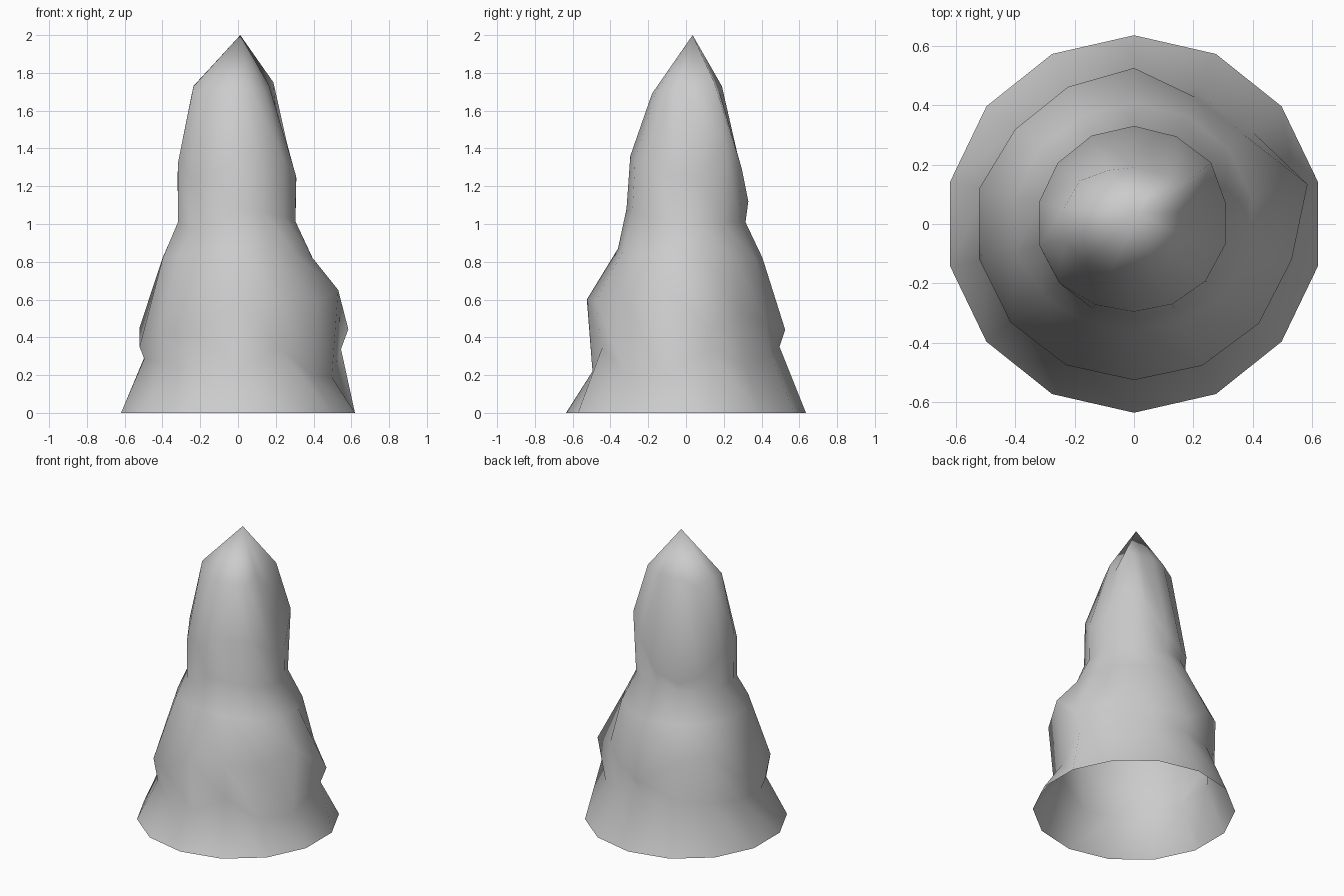
import bpy, bmesh, math

if "Cube" in bpy.data.objects:
    bpy.data.objects.remove(bpy.data.objects["Cube"])

SIDES = 14
# Each ring: (radius, height) towards back, right, front, left
RINGS = [
    [(.635, 0), (.635, 0), (.635, 0), (.635, 0)],
    [(.495, .35), (.51, .19), (.495, .22), (.51, .29)],
    [(.525, .44), (.545, .58), (.525, .60), (.535, .40)],
    [(.405, .82), (.405, .82), (.36, .87), (.41, .82)],
    [(.315, 1.01), (.312, 1.01), (.315, 1.08), (.325, 1.01)],
    [(.33, 1.12), (.316, 1.25), (.295, 1.36), (.328, 1.32)],
    [(.19, 1.73), (.19, 1.68), (.18, 1.69), (.245, 1.73)],
]
# Local dents and bumps: (ring, side) -> change in radius, change in height
DETAILS = {
    (1, 3): (.05, .14), (1, 6): (-.005, .13),
    (2, 1): (-.055, 0), (2, 2): (-.06, 0), (2, 3): (.055, -.13), (2, 4): (0, .07),
    (2, 8): (0, -.13), (2, 9): (0, -.06), (2, 10): (0, -.06), (2, 11): (0, .05),
    (2, 12): (-.02, .23), (2, 13): (-.015, .16),
    (4, 8): (0, -.08), (4, 9): (0, -.07),
    (5, 1): (0, .15), (5, 2): (.01, .23), (5, 5): (0, .05), (5, 8): (0, -.09),
    (5, 9): (.005, -.10), (5, 11): (0, -.08), (5, 12): (0, -.13), (5, 13): (0, -.08),
    (6, 2): (.05, .05), (6, 3): (.01, -.05), (6, 4): (-.02, .05),
    (6, 9): (0, -.04), (6, 12): (.01, -.04),
}


def blend(ring, side):
    t = side / SIDES * 4
    k = int(t)
    w = .5 - .5 * math.cos(math.pi * (t - k))
    a, b = ring[k % 4], ring[(k + 1) % 4]
    return [p + (q - p) * w for p, q in zip(a, b)]


# Tapered rock spire with an open base
bm = bmesh.new()
loops = []
for j, ring in enumerate(RINGS):
    loop = []
    for i in range(SIDES):
        r, z = blend(ring, i)
        dr, dz = DETAILS.get((j, i), (0, 0))
        a = math.tau * i / SIDES
        loop.append(bm.verts.new(((r + dr) * math.sin(a), (r + dr) * math.cos(a), z + dz)))
    loops.append(loop)
tip = bm.verts.new((.012, .035, 2))

for lower, upper in zip(loops, loops[1:]):
    for i in range(SIDES):
        n = (i + 1) % SIDES
        bm.faces.new((lower[i], upper[i], upper[n], lower[n]))
for i in range(SIDES):
    bm.faces.new((loops[-1][i], tip, loops[-1][(i + 1) % SIDES]))
bmesh.ops.recalc_face_normals(bm, faces=bm.faces)
for f in bm.faces:
    f.smooth = True

mesh = bpy.data.meshes.new("rock_spire")
bm.to_mesh(mesh)
bm.free()
bpy.context.collection.objects.link(bpy.data.objects.new("rock_spire", mesh))
